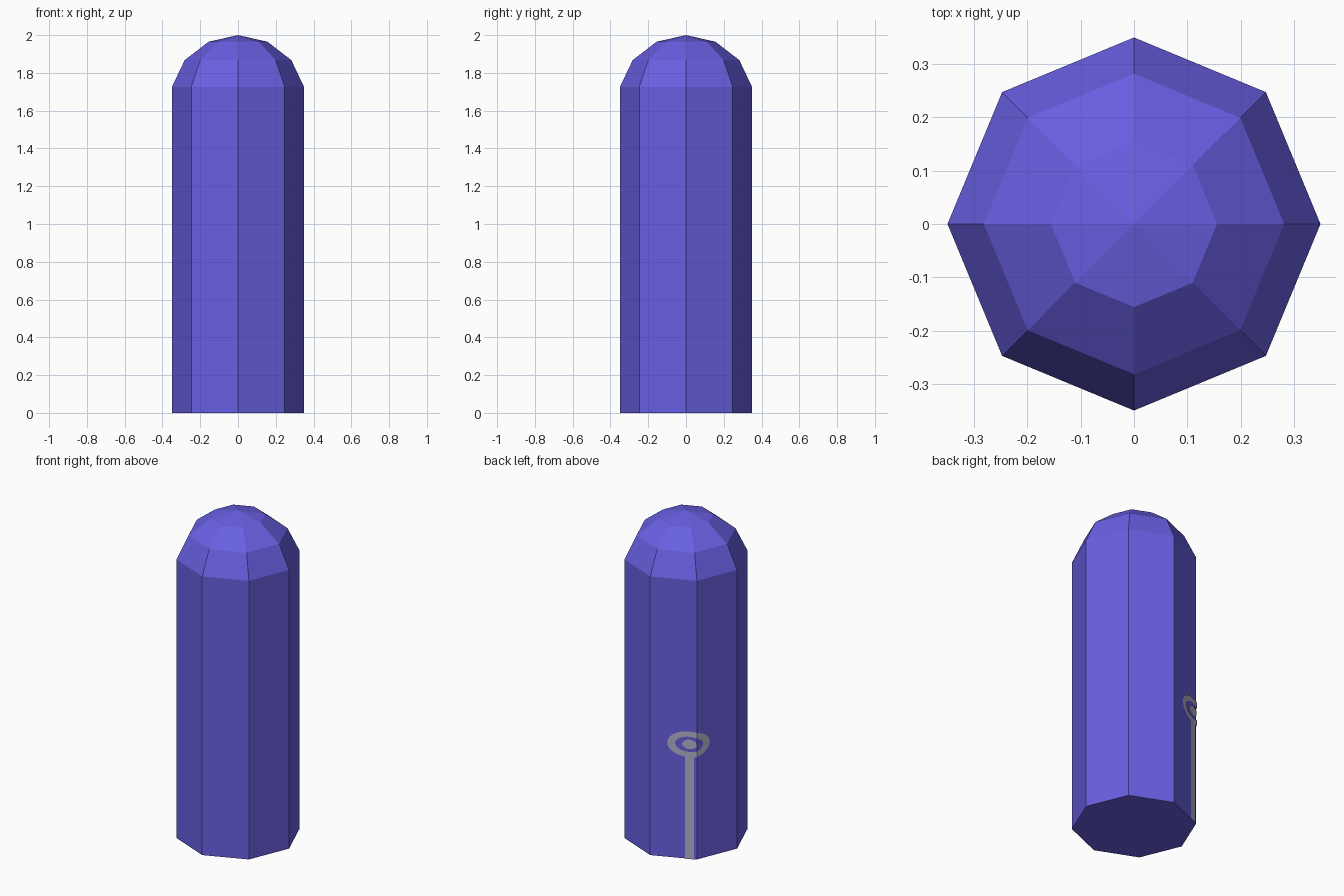
import bpy, bmesh, math
from mathutils import Vector

if "Cube" in bpy.data.objects:
    bpy.data.objects.remove(bpy.data.objects["Cube"])

SIDES = 8


def material(name, rgb):
    m = bpy.data.materials.new(name)
    m.diffuse_color = (*rgb, 1)
    m.use_nodes = True
    m.node_tree.nodes["Principled BSDF"].inputs["Base Color"].default_value = m.diffuse_color
    return m


def add_object(name, bm, mat):
    me = bpy.data.meshes.new(name)
    bm.to_mesh(me)
    bm.free()
    me.materials.append(mat)
    ob = bpy.data.objects.new(name, me)
    bpy.context.collection.objects.link(ob)
    return ob


def corner(deg, r, z=0.0):
    a = math.radians(deg)
    return Vector((r * math.cos(a), r * math.sin(a), z))


violet = material("violet blue", (0.14, 0.115, 0.76))
grey = material("pale grey", (0.45, 0.44, 0.59))

# octagonal post with a rounded top
profile = [(0.35, 0.0), (0.35, 1.725), (0.282, 1.868), (0.156, 1.965)]
bm = bmesh.new()
rings = [[bm.verts.new(corner(i * 360 / SIDES, r, z)) for i in range(SIDES)]
         for r, z in profile]
tip = bm.verts.new((0, 0, 2.0))
bm.faces.new(rings[0][::-1])
for i in range(SIDES):
    j = (i + 1) % SIDES
    for lo, hi in zip(rings, rings[1:]):
        bm.faces.new((lo[i], lo[j], hi[j], hi[i]))
    bm.faces.new((rings[-1][i], rings[-1][j], tip))
add_object("post", bm, violet)

# painted mark: drawn flat (along the wall, height), then folded round a corner
S0, Z0, N = -0.043, 0.71, 32
bm = bmesh.new()


def oval(rx, rz):
    return [bm.verts.new((S0 + rx * math.cos(2 * math.pi * k / N), 0,
                          Z0 + rz * math.sin(2 * math.pi * k / N))) for k in range(N)]


outer, inner, dot = oval(0.128, 0.08), oval(0.083, 0.047), oval(0.042, 0.029)
for k in range(N):
    n = (k + 1) % N
    bm.faces.new((outer[k], outer[n], inner[n], inner[k]))
bm.faces.new(dot)
bm.faces.new([bm.verts.new((S0 + s, 0, z)) for s, z in
              ((-0.026, 0), (0.026, 0), (0.026, 0.65), (-0.026, 0.65))])
bmesh.ops.bisect_plane(bm, geom=bm.verts[:] + bm.edges[:] + bm.faces[:],
                       plane_co=(0, 0, 0), plane_no=(1, 0, 0))
R = 0.354
edge = corner(135, R)
for v in bm.verts:
    s, z = v.co.x, v.co.z
    side = corner(180 if s > 0 else 90, R)
    v.co = edge + (side - edge).normalized() * abs(s) + Vector((0, 0, z))
bm.normal_update()
for f in bm.faces:
    c = f.calc_center_median()
    if f.normal.dot(Vector((c.x, c.y, 0))) < 0:
        f.normal_flip()
add_object("painted_mark", bm, grey)
